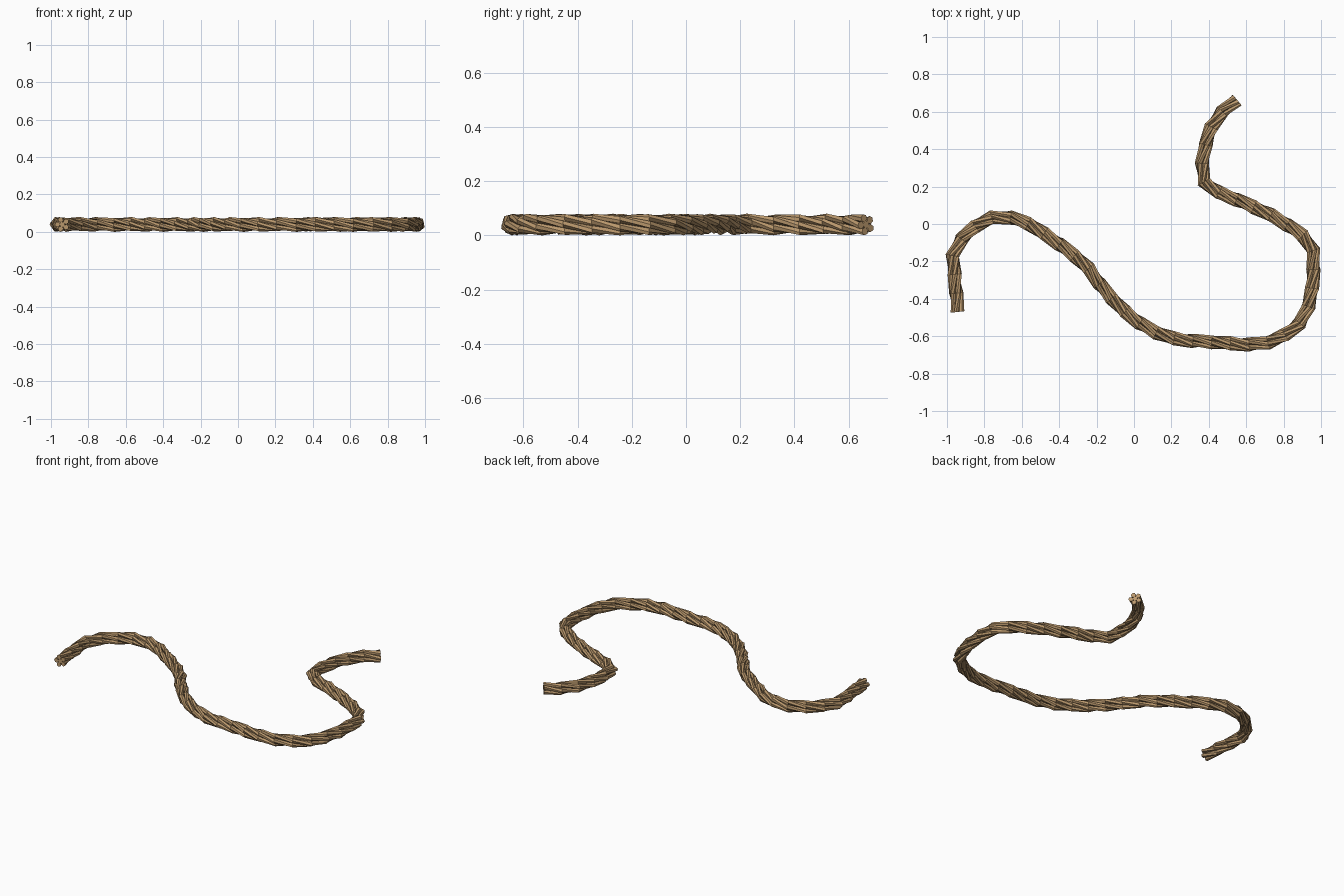
import bpy, bmesh, math
from mathutils import Vector
from mathutils.geometry import interpolate_bezier

cube = bpy.data.objects.get("Cube")
if cube:
    bpy.data.objects.remove(cube, do_unlink=True)

STRANDS, SIDES = 5, 6
LAY, STRAND_R = 0.0255, 0.0148   # strand distance from the axis, strand radius
PITCH, STEP = 0.75, 0.1          # length of one full twist, ring spacing

# Rope centre line, lying on the ground
PATH = [(-.94, -.47), (-.957, -.3), (-.957, -.13), (-.8, .02), (-.63, .03), (-.5, -.04),
        (-.28, -.2), (-.16, -.35), (0, -.51), (.2, -.61), (.42, -.63), (.61, -.645),
        (.74, -.625), (.88, -.54), (.94, -.41), (.96, -.25), (.94, -.1), (.78, .02),
        (.6, .11), (.385, .21), (.373, .38), (.43, .55), (.55, .665)]


def smooth_path(pts):
    """Pass a rounded curve through the points."""
    p = [Vector((x, y, 0.04)) for x, y in pts]
    out = []
    for i in range(len(p) - 1):
        a, b = p[i], p[i + 1]
        ta = (b - p[max(i - 1, 0)]) / 6
        tb = (p[min(i + 2, len(p) - 1)] - a) / 6
        out += interpolate_bezier(a, a + ta, b - tb, b, 12)[:-1]
    return out + [p[-1]]


def resample(pts, step):
    """Evenly spaced stations along the curve, with the distance travelled."""
    dist = [0]
    for a, b in zip(pts, pts[1:]):
        dist.append(dist[-1] + (b - a).length)
    n = round(dist[-1] / step)
    out, j = [], 0
    for k in range(n + 1):
        d = dist[-1] * k / n
        while j < len(pts) - 2 and dist[j + 1] < d:
            j += 1
        f = (d - dist[j]) / (dist[j + 1] - dist[j])
        out.append((pts[j].lerp(pts[j + 1], f), d))
    return out


stations = resample(smooth_path(PATH), STEP)

tan = bpy.data.materials.new("rope tan")
tan.use_nodes = True
tan.diffuse_color = (0.50, 0.32, 0.155, 1)
tan.node_tree.nodes["Principled BSDF"].inputs["Base Color"].default_value = tan.diffuse_color


def strand(name, phase, lay):
    """A flat-sided cord wound round the centre line."""
    bm = bmesh.new()
    rings = []
    for i, (c, d) in enumerate(stations):
        ahead = stations[min(i + 1, len(stations) - 1)][0]
        behind = stations[max(i - 1, 0)][0]
        along = (ahead - behind).normalized()
        up = Vector((0, 0, 1))
        side = up.cross(along)
        turn = phase + math.tau * d / PITCH

        def around(angle):
            return side * math.cos(angle) + up * math.sin(angle)

        mid = c + around(turn) * lay
        rings.append([bm.verts.new(mid + around(turn + math.tau * k / SIDES) * STRAND_R)
                      for k in range(SIDES)])
    for a, b in zip(rings, rings[1:]):
        for k in range(SIDES):
            n = (k + 1) % SIDES
            bm.faces.new((a[k], a[n], b[n], b[k]))
    bm.faces.new(rings[0])
    bm.faces.new(rings[-1])
    bmesh.ops.recalc_face_normals(bm, faces=bm.faces)
    mesh = bpy.data.meshes.new(name)
    bm.to_mesh(mesh)
    bm.free()
    mesh.materials.append(tan)
    bpy.context.collection.objects.link(bpy.data.objects.new(name, mesh))


# Outer strands around a straight core
for s in range(STRANDS):
    strand(f"rope_strand_{s + 1}", math.tau * s / STRANDS, LAY)
strand("rope_core", 0, 0)
